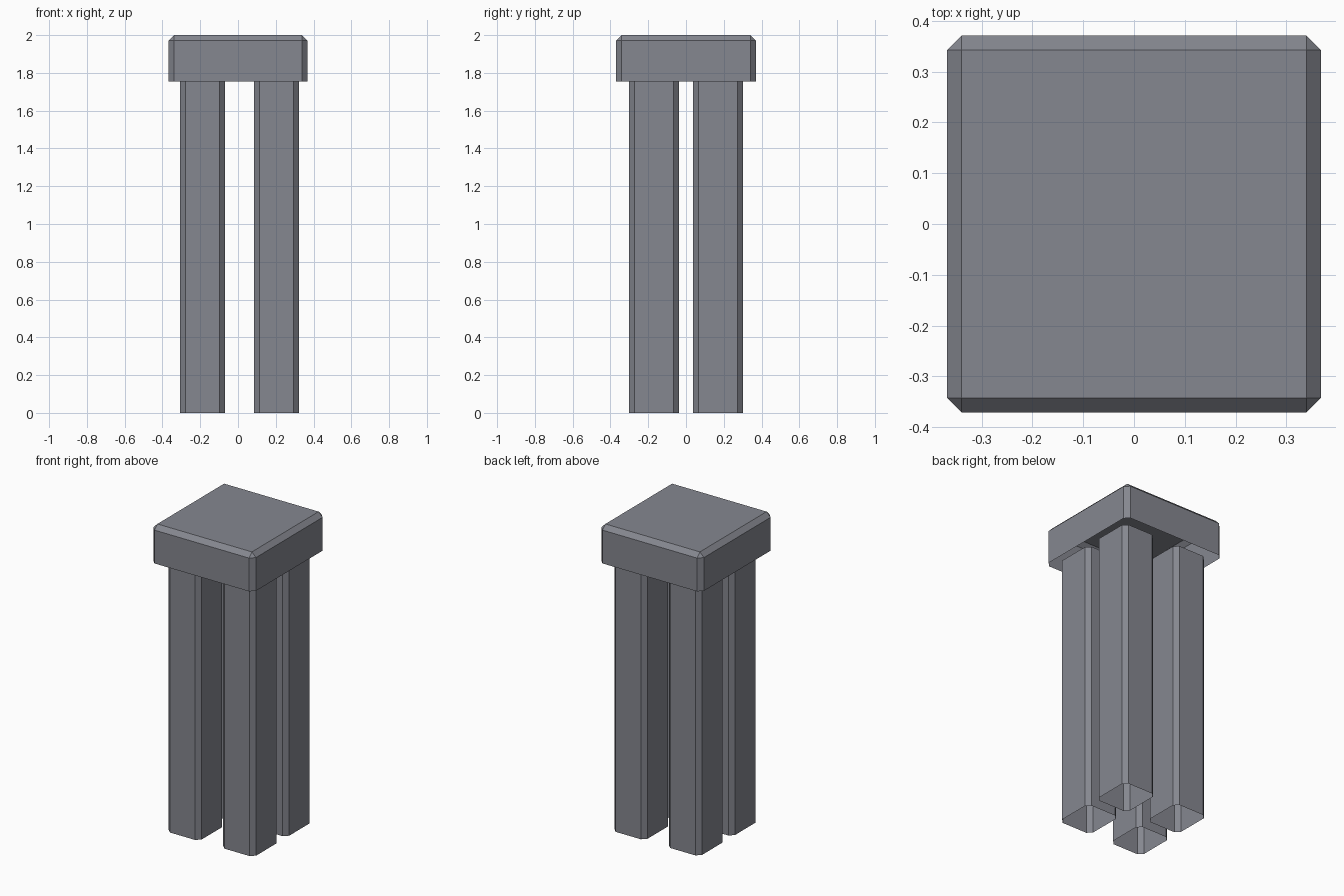
import bpy, bmesh
from mathutils import Vector

if "Cube" in bpy.data.objects:
    bpy.data.objects.remove(bpy.data.objects["Cube"])

grey = bpy.data.materials.new("slate grey")
grey.diffuse_color = (0.235, 0.243, 0.278, 1)
grey.use_nodes = True
grey.node_tree.nodes["Principled BSDF"].inputs["Base Color"].default_value = grey.diffuse_color


def shell(name, lo, hi, chamfer, closed_top):
    """Chamfered box, open underneath and optionally on top."""
    lo, hi = Vector(lo), Vector(hi)
    bm = bmesh.new()
    bmesh.ops.create_cube(bm, size=1)
    for v in bm.verts:
        v.co = (lo + hi) / 2 + Vector(a * b for a, b in zip(v.co, hi - lo))
    mid = (lo.z + hi.z) / 2
    # upright edges, plus the top rim when the top is closed
    edges = []
    for e in bm.edges:
        za, zb = e.verts[0].co.z, e.verts[1].co.z
        if abs(za - zb) > 1e-4 or (closed_top and za > mid):
            edges.append(e)
    bmesh.ops.bevel(bm, geom=edges, offset=chamfer, offset_type='OFFSET',
                    segments=1, profile=0.5, affect='EDGES')
    bm.normal_update()
    ends = [f for f in bm.faces
            if f.normal.z < -0.9 or (f.normal.z > 0.9 and not closed_top)]
    bmesh.ops.delete(bm, geom=ends, context='FACES')
    me = bpy.data.meshes.new(name)
    bm.to_mesh(me)
    bm.free()
    me.materials.append(grey)
    ob = bpy.data.objects.new(name, me)
    bpy.context.collection.objects.link(ob)
    return ob


# square cap, hollow underneath
shell("cap", (-0.368, -0.371, 1.755), (0.368, 0.371, 2.0), 0.029, True)

# four hollow legs, set very slightly off centre in x
for xname, x0, x1 in (("left", -0.306, -0.069), ("right", 0.085, 0.322)):
    for yname, y0, y1 in (("front", -0.301, -0.037), ("back", 0.037, 0.301)):
        shell(f"{yname}_{xname}_leg", (x0, y0, 0), (x1, y1, 1.757), 0.028, False)
